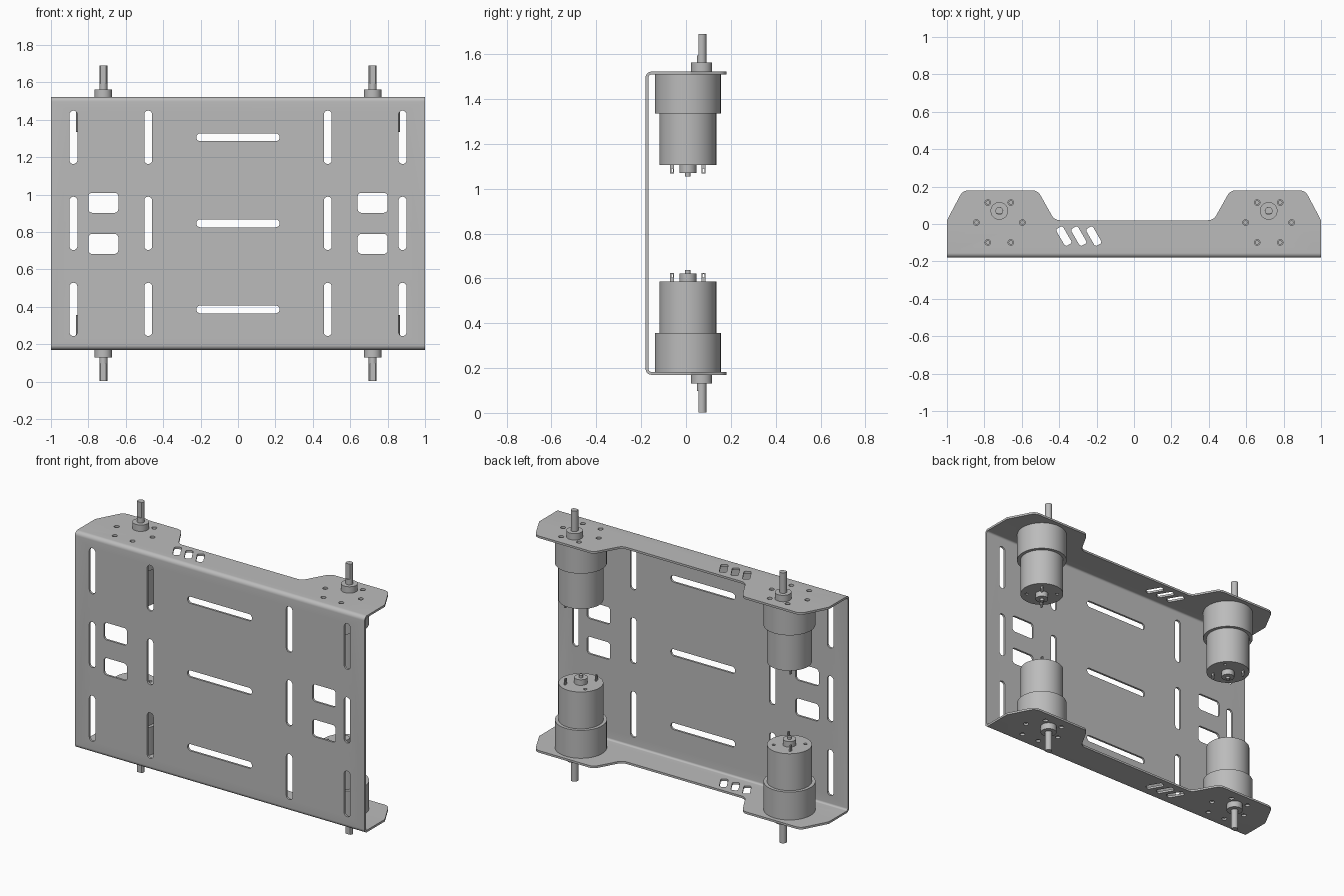
import bpy, bmesh, math
from math import cos, sin, pi, radians
from mathutils import Matrix, Vector

if "Cube" in bpy.data.objects:
    bpy.data.objects.remove(bpy.data.objects["Cube"])

grey = bpy.data.materials.new("plain_grey")
grey.use_nodes = True
colour = (0.5, 0.5, 0.5, 1)
grey.diffuse_color = colour
grey.node_tree.nodes["Principled BSDF"].inputs["Base Color"].default_value = colour


def circle(x, y, r, n=48):
    return [(x + r * cos(2 * pi * i / n), y + r * sin(2 * pi * i / n)) for i in range(n)]


def fillet(corners, steps=6):
    """Round a polygon of (x, y, radius) corners."""
    out = []
    for i, (x, y, r) in enumerate(corners):
        p = Vector((x, y))
        if r == 0:
            out.append((x, y))
            continue
        a = (Vector(corners[i - 1][:2]) - p).normalized()
        b = (Vector(corners[(i + 1) % len(corners)][:2]) - p).normalized()
        half = a.angle(b) / 2
        centre = p + (a + b).normalized() * r / sin(half)
        start, end = (p + d * r / math.tan(half) - centre for d in (a, b))
        for k in range(steps + 1):
            out.append(tuple(centre + start.lerp(end, k / steps).normalized() * r))
    return out


def slot(x, y, w, h, r, angle=0):
    """Rounded rectangle, optionally turned."""
    ring = fillet([(-w / 2, -h / 2, r), (w / 2, -h / 2, r), (w / 2, h / 2, r), (-w / 2, h / 2, r)])
    c, s = cos(angle), sin(angle)
    return [(x + u * c - v * s, y + u * s + v * c) for u, v in ring]


def prism(loops, z0, z1, matrix=Matrix()):
    """Bmesh of an outline with holes, extruded from z0 to z1."""
    curve = bpy.data.curves.new("outline", "CURVE")
    curve.dimensions = "2D"
    curve.fill_mode = "BOTH"
    curve.extrude = (z1 - z0) / 2
    for loop in loops:
        spline = curve.splines.new("POLY")
        spline.points.add(len(loop) - 1)
        for point, (x, y) in zip(spline.points, loop):
            point.co = (x, y, 0, 1)
        spline.use_cyclic_u = True
    ob = bpy.data.objects.new("outline", curve)
    bpy.context.collection.objects.link(ob)
    graph = bpy.context.evaluated_depsgraph_get()
    mesh = bpy.data.meshes.new_from_object(ob.evaluated_get(graph))
    bpy.data.objects.remove(ob)
    bpy.data.curves.remove(curve)
    bm = bmesh.new()
    bm.from_mesh(mesh)
    bpy.data.meshes.remove(mesh)
    bmesh.ops.remove_doubles(bm, verts=bm.verts, dist=1e-5)
    bm.transform(matrix @ Matrix.Translation((0, 0, (z0 + z1) / 2)))
    return bm


def finish(name, parts):
    """Join bmeshes into one shaded object."""
    whole = bmesh.new()
    for bm in parts:
        temp = bpy.data.meshes.new("temp")
        bm.to_mesh(temp)
        bm.free()
        whole.from_mesh(temp)
        bpy.data.meshes.remove(temp)
    bmesh.ops.remove_doubles(whole, verts=whole.verts, dist=1e-5)
    bmesh.ops.recalc_face_normals(whole, faces=whole.faces)
    mesh = bpy.data.meshes.new(name)
    whole.to_mesh(mesh)
    whole.free()
    mesh.materials.clear()
    mesh.materials.append(grey)
    mesh.polygons.foreach_set("material_index", [0] * len(mesh.polygons))
    mesh.shade_smooth()
    mesh.set_sharp_from_angle(angle=radians(30))
    ob = bpy.data.objects.new(name, mesh)
    bpy.context.collection.objects.link(ob)


def open_seam(bm, axis, value):
    """Remove the wall where two sheet parts meet."""
    walls = [f for f in bm.faces if all(abs(v.co[axis] - value) < 1e-4 for v in f.verts)]
    bmesh.ops.delete(bm, geom=walls, context="FACES")


T, BEND = 0.013, 0.025
FRONT, BOTTOM, TOP = -0.18, 0.17, 1.522
MID = (BOTTOM + TOP) / 2
MOTOR_X, MOTOR_Y, SHAFT_Y = 0.72, 0.008, 0.07
flip_z = Matrix.Translation((0, 0, 2 * MID)) @ Matrix.Diagonal((1, 1, -1, 1))

# Upright panel with slots and windows
low, high = BOTTOM + BEND, TOP - BEND
panel = [[(-1, low), (1, low), (1, high), (-1, high)]]
for dz in (-0.46, 0, 0.46):
    panel.append(slot(0, MID + dz, 0.445, 0.042, 0.0205))
    for x in (-0.88, -0.48, 0.48, 0.88):
        panel.append(slot(x, MID + dz, 0.042, 0.285, 0.0205))
for x in (-MOTOR_X, MOTOR_X):
    for dz in (-0.11, 0.11):
        panel.append(slot(x, MID + dz, 0.16, 0.107, 0.02))
upright = prism(panel, -T, 0, Matrix.Translation((0, FRONT, 0)) @ Matrix.Rotation(pi / 2, 4, "X"))
open_seam(upright, 2, low)
open_seam(upright, 2, high)
parts = [upright]

# Flanges with motor ears, and the bends joining them to the panel
seam = FRONT + BEND
half = [(-1, seam, 0), (-1, 0.02, 0.02), (-0.915, 0.18, 0.05),
        (-0.515, 0.18, 0.05), (-0.425, 0.02, 0.05)]
bolts = [(0.123 * cos(i * pi / 3), 0.123 * sin(i * pi / 3)) for i in range(6)]
flange = [fillet(half + [(-x, y, r) for x, y, r in reversed(half)])]
for side in (-1, 1):
    flange += [circle(side * MOTOR_X + x, MOTOR_Y + y, 0.015, 16) for x, y in bolts]
for i in range(3):
    flange.append(slot(-0.375 + 0.08 * i, -0.065, 0.105, 0.042, 0.012, radians(-60)))

arc = [(r, a * pi / 16) for r, steps in ((BEND, range(9)), (BEND - T, range(8, -1, -1))) for a in steps]
bend_profile = [(seam - r * cos(a), high + r * sin(a)) for r, a in arc]
along_x = Matrix(((0, 0, 1, 0), (1, 0, 0, 0), (0, 1, 0, 0), (0, 0, 0, 1)))

for matrix in (Matrix(), flip_z):
    sheet = prism(flange, TOP - T, TOP)
    open_seam(sheet, 1, seam)
    bend = prism([bend_profile], -1, 1, along_x)
    open_seam(bend, 1, seam)
    open_seam(bend, 2, high)
    for bm in (sheet, bend):
        bm.transform(matrix)
        parts.append(bm)
finish("bracket", parts)

# Four gear motors, mirrored left to right and top to bottom
d_shape = [(x, max(y, SHAFT_Y - 0.015)) for x, y in circle(0, SHAFT_Y, 0.021, 32)]
bolt_holes = [circle(x, MOTOR_Y + y, 0.009, 12) for x, y in bolts]
tab_x, tab_y = 0.057, 0.07
cap_holes = [circle(s * tab_y, MOTOR_Y - s * tab_x, 0.01, 12) for s in (-1, 1)]
tab_shape = [slot(0, 0, 0.018, 0.04, 0.004), slot(0, -0.006, 0.007, 0.016, 0.003)]
for side, side_name in ((-1, "right"), (1, "left")):
    for end, end_name in ((Matrix(), "upper"), (flip_z, "lower")):
        place = end @ Matrix.Translation((side * MOTOR_X, 0, 0)) @ Matrix.Diagonal((side, 1, 1, 1))
        tag = end_name + "_" + side_name

        def body(r, z0, z1, y=MOTOR_Y, holes=()):
            return prism([circle(0, y, r)] + list(holes), z0, z1, place)

        inner = TOP - T
        finish("gearbox_" + tag, [body(0.147, inner - 0.02, inner, holes=bolt_holes),
                                  body(0.147, 1.335, inner - 0.02)])
        finish("motor_can_" + tag, [body(0.127, 1.115, 1.335),
                                    body(0.127, 1.105, 1.115, holes=cap_holes)])
        finish("end_bearing_" + tag, [body(0.038, 1.07, 1.105), body(0.012, 1.055, 1.07)])
        finish("shaft_boss_" + tag, [body(0.047, inner, 1.562, SHAFT_Y)])
        finish("shaft_" + tag, [body(0.021, 1.56, 1.595, SHAFT_Y),
                                prism([d_shape], 1.595, 1.69, place)])
        tabs = []
        for s in (-1, 1):
            spot = Matrix.Translation((s * tab_x, MOTOR_Y + s * tab_y, 1.087))
            tabs.append(prism(tab_shape, -0.004, 0.004, place @ spot @ along_x))
        finish("terminals_" + tag, tabs)
